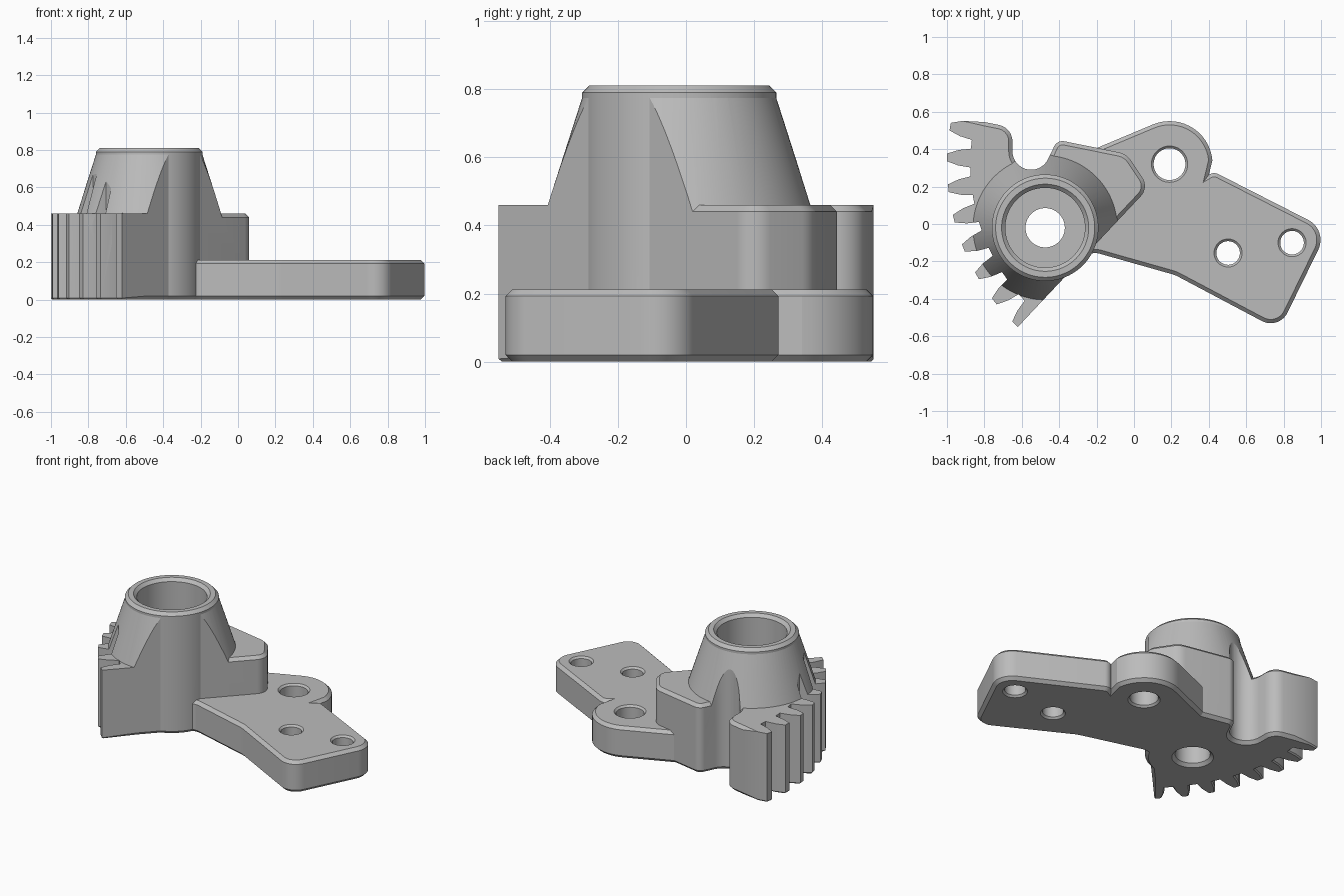
import bpy, bmesh, math
from mathutils import Vector

if "Cube" in bpy.data.objects:
    bpy.data.objects.remove(bpy.data.objects["Cube"], do_unlink=True)

HUB = (-0.475, -0.02)      # axis of the hollow hub
PIVOT = (0.19, 0.32)       # axis of the toothed sector
CHAMFER = 0.02

grey = bpy.data.materials.new("plain grey")
grey.use_nodes = True
grey.diffuse_color = (0.5, 0.5, 0.5, 1)
grey.node_tree.nodes["Principled BSDF"].inputs["Base Color"].default_value = (0.5, 0.5, 0.5, 1)


def arc(centre, radius, start, end):
    steps = max(2, int(abs(end - start) / 7))
    angles = [math.radians(start + (end - start) * i / steps) for i in range(steps + 1)]
    return [Vector((centre[0] + radius * math.cos(a), centre[1] + radius * math.sin(a)))
            for a in angles]


def rounded(corners):
    """Closed outline from (x, y, radius) corners; radius 0 stays sharp."""
    result = []
    for i, (x, y, radius) in enumerate(corners):
        here = Vector((x, y))
        if not radius:
            result.append(here)
            continue
        before = Vector(corners[i - 1][:2]) - here
        after = Vector(corners[(i + 1) % len(corners)][:2]) - here
        before.normalize()
        after.normalize()
        half = before.angle(after) / 2
        centre = here + (before + after).normalized() * (radius / math.sin(half))
        first = here + before * (radius / math.tan(half)) - centre
        last = here + after * (radius / math.tan(half)) - centre
        start = math.degrees(math.atan2(first.y, first.x))
        sweep = math.degrees(math.atan2(first.cross(last), first.dot(last)))
        result += arc(centre, radius, start, start + sweep)
    return result


def finish(name, bm):
    bmesh.ops.remove_doubles(bm, verts=bm.verts, dist=1e-5)
    bmesh.ops.recalc_face_normals(bm, faces=bm.faces)
    mesh = bpy.data.meshes.new(name)
    bm.to_mesh(mesh)
    bm.free()
    mesh.materials.append(grey)
    obj = bpy.data.objects.new(name, mesh)
    bpy.context.collection.objects.link(obj)
    return obj


def prism(name, outline, z0, z1, low, high):
    """Upright prism; low and high give the edge chamfer at a point."""
    bm = bmesh.new()
    rings = [[], [], [], []]
    for i, p in enumerate(outline):
        d1 = (p - outline[i - 1]).normalized()
        d2 = (outline[(i + 1) % len(outline)] - p).normalized()
        n1, n2 = Vector((-d1.y, d1.x)), Vector((-d2.y, d2.x))
        inward = (n1 + n2) / (1 + n1.dot(n2))
        a, b = low(p), high(p)
        for ring, inset, z in zip(rings, (a, 0, 0, b), (z0, z0 + a, z1 - b, z1)):
            ring.append(bm.verts.new((*(p + inward * inset), z)))
    bm.faces.new(rings[0][::-1])
    bm.faces.new(rings[3])
    for lower, upper in zip(rings, rings[1:]):
        for i in range(len(outline)):
            bm.faces.new((lower[i - 1], lower[i], upper[i], upper[i - 1]))
    return finish(name, bm)


def lathe(name, profile, centre):
    bm = bmesh.new()
    verts = [bm.verts.new((centre[0] + r, centre[1], z)) for r, z in profile]
    edges = [bm.edges.new(pair) for pair in zip(verts, verts[1:])]
    bmesh.ops.spin(bm, geom=verts + edges, cent=(*centre, 0), axis=(0, 0, 1),
                   angle=math.tau, steps=96)
    return finish(name, bm)


def combine(target, other, operation):
    mod = target.modifiers.new(operation.lower(), "BOOLEAN")
    mod.operation, mod.object, mod.solver = operation, other, "EXACT"
    bpy.context.view_layer.objects.active = target
    bpy.ops.object.modifier_apply(modifier=mod.name)
    bpy.data.objects.remove(other, do_unlink=True)


# Thick body outline: short arm, relief notch, then the toothed sector
body = rounded([(0.08, 0.195, 0.08), (-0.04, 0.375, 0.1), (-0.41, 0.45, 0.05),
                (-0.459, 0.348, 0), (-0.65, 0.39, 0), (-0.65, 0.515, 0.09),
                (-0.80, 0.545, 0), (-0.90, 0.548, 0), (-0.617, -0.55, 0)])
notch = arc((-0.55, 0.39), 0.1, -25, -180)
at = next(i for i, p in enumerate(body) if (p - notch[0]).length < 0.002)
body[at:at + 2] = notch
body = body[:-2]

# Teeth as half-angle and radius pairs along each flank
flank = [(2.7, 1.065), (2.1, 1.13), (1.0, 1.19)]
teeth = []
for i in range(8):
    middle = 170.3 + 7.96 * i
    steps = [(-w, r) for w, r in flank] + [(w, r) for w, r in reversed(flank)]
    for w, r in steps:
        a = math.radians(middle + w)
        teeth.append(Vector((PIVOT[0] + r * math.cos(a), PIVOT[1] + r * math.sin(a))))
body += teeth[1:-2]
end, tip = body[0], body[-1]
body += [tip.lerp(end, 0.22), tip.lerp(end, 0.45)]


def on_teeth(p):
    return (p - Vector(PIVOT)).length > 1.03


def body_low(p):
    return 0.008 if on_teeth(p) else CHAMFER


def body_high(p):
    return 0 if on_teeth(p) or p.y < -0.3 else CHAMFER


def none(p):
    return 0


def edge(p):
    return CHAMFER


lever = prism("toothed_lever", body, 0, 0.46, body_low, body_high)

# Conical skirt trimmed to the body outline
skirt = lathe("hub_skirt", [(0, 0.3), (0.437, 0.3), (0.28, 0.79), (0, 0.79)], HUB)
combine(skirt, prism("skirt_trim", body, 0.1, 1, none, none), "INTERSECT")

# Straight hub column
column = lathe("hub_column", [(0, 0), (0.265, 0), (0.285, 0.02), (0.285, 0.79),
                              (0.265, 0.81), (0, 0.81)], HUB)

# Thin mounting plate with a round boss
plate_outline = rounded([(-0.29, -0.20, 0), (-0.225, -0.147, 0.08), (0.22, -0.273, 0.15),
                         (0.775, -0.567, 0.1), (1.037, -0.032, 0.12), (0.425, 0.28, 0.05)])
plate_outline += arc(PIVOT, 0.23, 5, 113)
plate_outline += rounded([(0.10, 0.532, 0), (-0.214, 0.40, 0.08), (-0.31, 0.41, 0)])[1:]
plate = prism("mounting_plate", plate_outline, 0, 0.212, edge, edge)

for part in (plate, column, skirt):
    combine(lever, part, "UNION")

# Stepped hub bore and chamfered plate holes
bore = lathe("bore_cutter", [(0, -0.02), (0.145, -0.02), (0.105, 0.02), (0.105, 0.21),
                             (0.213, 0.21), (0.213, 0.79), (0.253, 0.83), (0, 0.83)], HUB)
combine(lever, bore, "DIFFERENCE")
for centre, r in ((PIVOT, 0.085), ((0.503, -0.155), 0.063), ((0.845, -0.10), 0.063)):
    hole = lathe("hole_cutter", [(0, -0.02), (r + 0.032, -0.02), (r, 0.012), (r, 0.2),
                                 (r + 0.032, 0.232), (0, 0.232)], centre)
    combine(lever, hole, "DIFFERENCE")

bpy.ops.object.select_all(action="DESELECT")
lever.select_set(True)
bpy.context.view_layer.objects.active = lever
bpy.ops.object.shade_smooth_by_angle(angle=math.radians(16))
